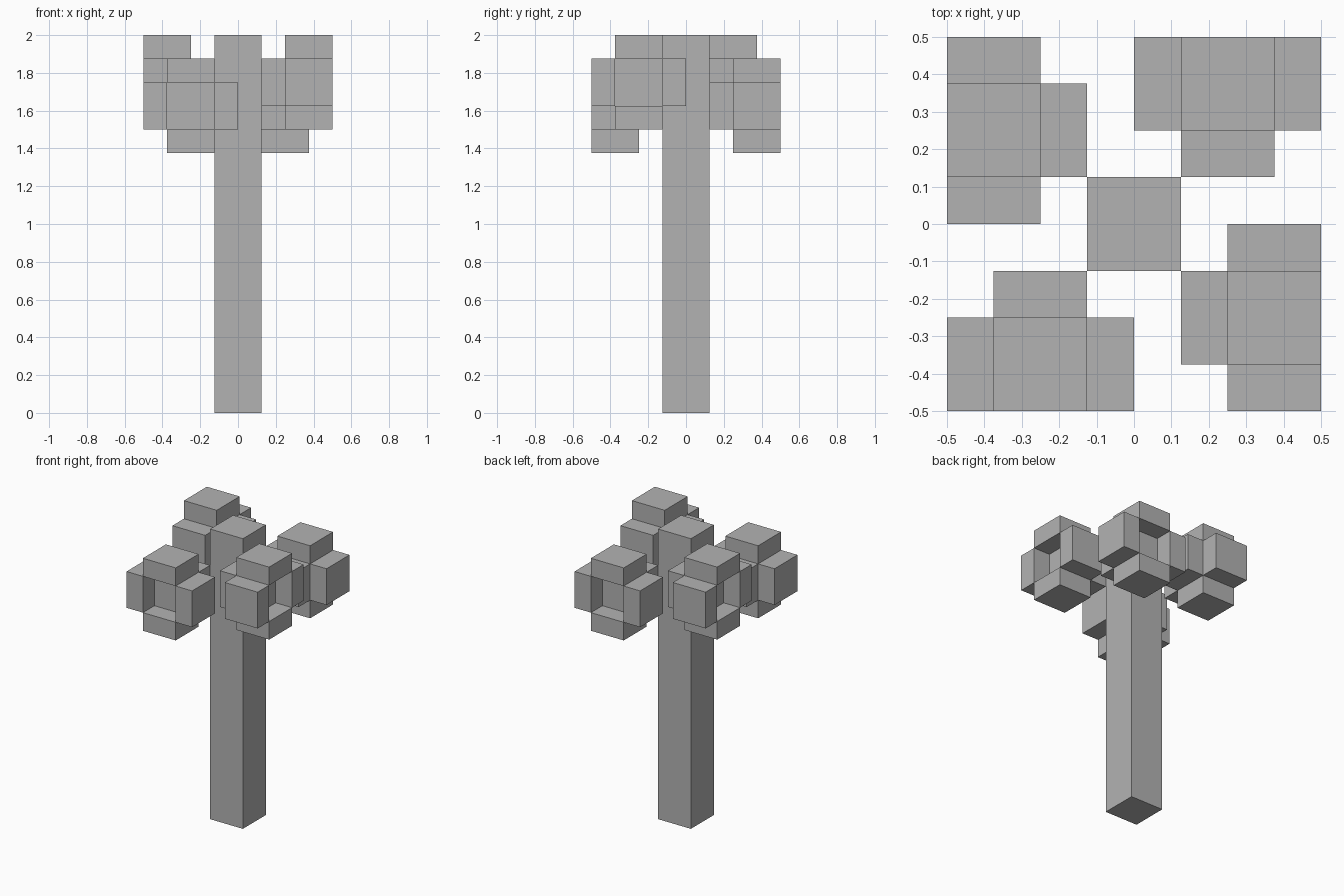
import bpy
from math import radians
from mathutils import Matrix, Vector

default_cube = bpy.data.objects.get("Cube")
if default_cube:
    bpy.data.objects.remove(default_cube, do_unlink=True)

U = 0.125  # building block unit

grey = bpy.data.materials.new("plain grey")
grey.use_nodes = True
colour = (0.45, 0.45, 0.45, 1)
grey.diffuse_color = colour
grey.node_tree.nodes["Principled BSDF"].inputs["Base Color"].default_value = colour


def box(name, low, high, transform=Matrix()):
    """Add a box between two corners given in block units."""
    low, high = Vector(low) * U, Vector(high) * U
    bpy.ops.mesh.primitive_cube_add(size=1)
    obj = bpy.context.object
    obj.name = name
    obj.data.transform(transform @ Matrix.Translation((low + high) / 2)
                       @ Matrix.Diagonal((*(high - low), 1)))
    obj.data.materials.append(grey)
    return obj


# Trunk
box("trunk", (-1, -1, 0), (1, 1, 16))

# Leaf cluster: a core set back behind four surrounding blocks
cluster = {
    "core": ((-3, -3, 12), (-1, -1, 14)),
    "left_block": ((-1, -4, 12), (0, -2, 14)),
    "right_block": ((-4, -4, 12), (-3, -2, 14)),
    "top_block": ((-3, -4, 14), (-1, -2, 15)),
    "bottom_block": ((-3, -4, 11), (-1, -2, 12)),
}

# Four clusters around the trunk, alternately low and high
for i, side in enumerate(("front", "left", "back", "right")):
    place = (Matrix.Translation((0, 0, U * (i % 2)))
             @ Matrix.Rotation(radians(90 * i), 4, "Z"))
    for part, (low, high) in cluster.items():
        box(f"{side}_leaf_{part}", low, high, place)
